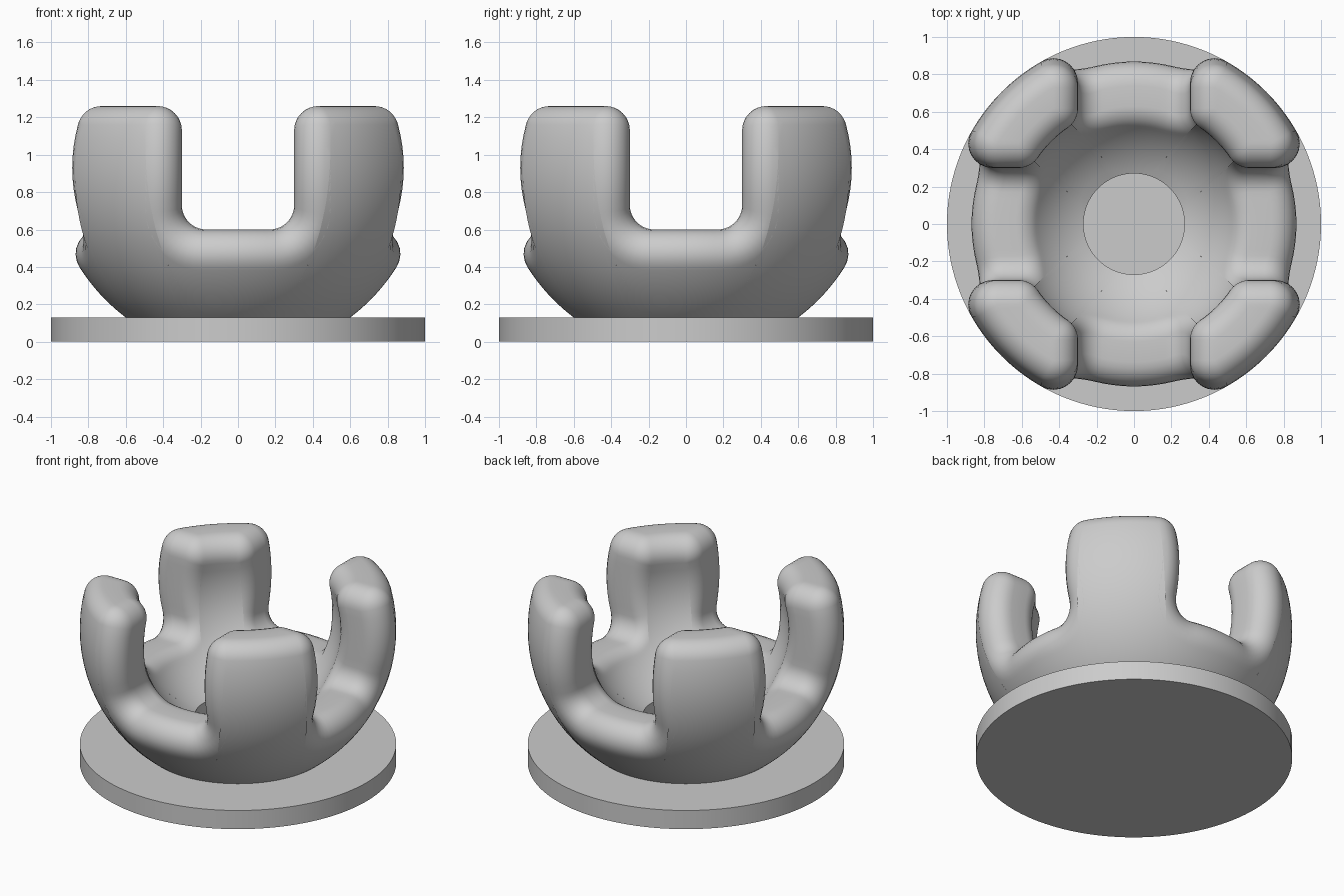
import bpy, bmesh, math
from mathutils import Vector, Matrix

cube = bpy.data.objects.get("Cube")
if cube:
    bpy.data.objects.remove(cube)

CENTRE_Z = 0.93      # middle of the spherical socket
OUTER, INNER = 1.0, 0.65
ROUND = 0.13         # edge rounding
SLOT = 0.30          # half width of each slot
RISE = 0.33          # slot floor below and arm top above the middle
BASE_TOP = 0.13
HOLE = 0.27

grey = bpy.data.materials.new("plain grey")
grey.use_nodes = True
colour = (0.6, 0.6, 0.6, 1)
grey.diffuse_color = colour
grey.node_tree.nodes["Principled BSDF"].inputs["Base Color"].default_value = colour


def finish(name, bm):
    bmesh.ops.remove_doubles(bm, verts=bm.verts, dist=0.0005)
    bmesh.ops.dissolve_degenerate(bm, edges=bm.edges, dist=0.0001)
    bmesh.ops.recalc_face_normals(bm, faces=bm.faces)
    mesh = bpy.data.meshes.new(name)
    bm.to_mesh(mesh)
    bm.free()
    mesh.materials.append(grey)
    obj = bpy.data.objects.new(name, mesh)
    bpy.context.collection.objects.link(obj)
    bpy.ops.object.select_all(action='DESELECT')
    bpy.context.view_layer.objects.active = obj
    obj.select_set(True)
    bpy.ops.object.shade_smooth_by_angle(angle=math.radians(35))
    return obj


def steps(n):
    return [i / n for i in range(n + 1)]


def rim_path():
    """Rounding-ball centres (x, z) and wall normals, slot middle to arm middle."""
    low, side, top = SLOT - ROUND, SLOT + ROUND, RISE - ROUND
    path = [(low * t, -RISE - ROUND, Vector((0, 0, 1)), 0) for t in steps(5)]
    for t in steps(10)[1:]:
        s, c = math.sin(t * math.pi / 2), math.cos(t * math.pi / 2)
        path.append((low + 2 * ROUND * s, -top - 2 * ROUND * c, Vector((-s, 0, c)), 0))
    path += [(side, top * (2 * t - 1), Vector((-1, 0, 0)), 0) for t in steps(8)[1:]]
    for t in steps(8)[1:]:
        s, c = math.sin(t * math.pi / 2), math.cos(t * math.pi / 2)
        path.append((side, top, Vector((-c, 0, s)), 0))
    path += [(side, top, Vector((0, 0, 1)), t) for t in steps(7)[1:]]
    return path


def ball_centre(x, z, to_diagonal, radius):
    end = math.sqrt((radius ** 2 - z ** 2) / 2)
    x += (end - x) * to_diagonal
    return Vector((x, -math.sqrt(radius ** 2 - x * x - z * z), z))


def ring_point(azimuth, radius, z):
    return Vector((radius * math.sin(azimuth), -radius * math.cos(azimuth), z))


def section(x, z, normal, to_diagonal, azimuth):
    """One strip: outside foot, over the rounded rim, down inside to the hole."""
    out_c = ball_centre(x, z, to_diagonal, OUTER - ROUND)
    in_c = ball_centre(x, z, to_diagonal, INNER + ROUND)
    out_dir, in_dir = out_c.normalized(), in_c.normalized()
    foot_z = BASE_TOP - CENTRE_Z
    foot = ring_point(azimuth, math.sqrt(OUTER ** 2 - foot_z ** 2), foot_z).normalized()
    hole = ring_point(azimuth, HOLE, -math.sqrt(INNER ** 2 - HOLE ** 2))
    pts = [foot.slerp(out_dir, t) * OUTER for t in steps(16)]
    pts += [out_c + out_dir.slerp(normal, t) * ROUND for t in steps(8)[1:]]
    pts += [in_c + normal.slerp(-in_dir, t) * ROUND for t in steps(8)]
    pts += [in_dir.slerp(hole.normalized(), t) * INNER for t in steps(16)[1:]]
    pts.append(ring_point(azimuth, HOLE, foot_z))
    return pts


# Four-armed socket: one eighth, mirrored and turned
path = rim_path()
strips = [section(*p, math.pi / 4 * i / (len(path) - 1)) for i, p in enumerate(path)]
bm = bmesh.new()
for quarter in range(4):
    for flip in (1, -1):
        place = (Matrix.Translation((0, 0, CENTRE_Z))
                 @ Matrix.Rotation(quarter * math.pi / 2, 4, 'Z')
                 @ Matrix.Diagonal((flip, 1, 1, 1)))
        grid = [[bm.verts.new(place @ p) for p in strip] for strip in strips]
        for a, b in zip(grid, grid[1:]):
            for j in range(len(a) - 1):
                bm.faces.new((a[j], b[j], b[j + 1], a[j + 1]))
finish("socket_cup", bm)

# Round base plate
bm = bmesh.new()
bmesh.ops.create_cone(bm, cap_ends=True, segments=128, radius1=1, radius2=1,
                      depth=BASE_TOP, matrix=Matrix.Translation((0, 0, BASE_TOP / 2)))
finish("base_plate", bm)
